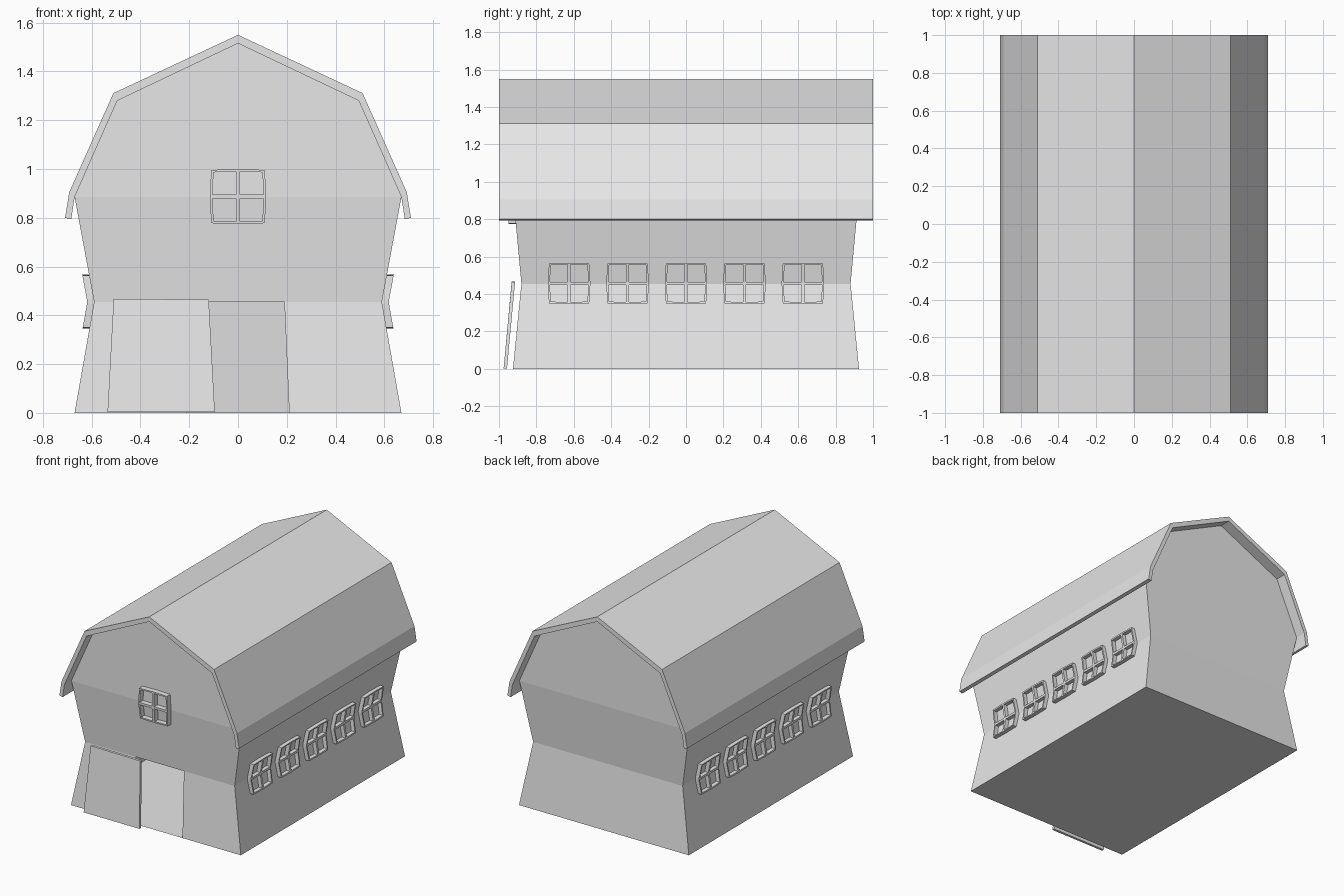
import bpy
import bmesh

# Remove the default cube
cube = bpy.data.objects.get("Cube")
if cube:
    bpy.data.objects.remove(cube, do_unlink=True)

# Single plain material
GREY = (0.8, 0.8, 0.8, 1.0)
grey = bpy.data.materials.new("light_grey")
grey.use_nodes = True
grey.diffuse_color = GREY
grey.node_tree.nodes["Principled BSDF"].inputs["Base Color"].default_value = GREY

# Wall levels: height, half width, half depth
BASE, WAIST, EAVE = (0, 0.67, 0.925), (0.455, 0.59, 0.88), (0.885, 0.67, 0.92)


def finish(bm, name):
    bmesh.ops.remove_doubles(bm, verts=bm.verts, dist=0.0001)
    bmesh.ops.recalc_face_normals(bm, faces=bm.faces)
    mesh = bpy.data.meshes.new(name)
    bm.to_mesh(mesh)
    bm.free()
    mesh.materials.append(grey)
    obj = bpy.data.objects.new(name, mesh)
    bpy.context.collection.objects.link(obj)
    return obj


def face(bm, points):
    return bm.faces.new([bm.verts.new(p) for p in points])


def extrude(bm, offset):
    out = bmesh.ops.extrude_face_region(bm, geom=bm.faces[:])
    moved = [g for g in out["geom"] if isinstance(g, bmesh.types.BMVert)]
    bmesh.ops.translate(bm, verts=moved, vec=offset)


def wall(z, axis):
    """Half width (axis 1) or half depth (axis 2) of the walls at height z."""
    if z >= EAVE[0]:
        return EAVE[axis]
    low, high = (BASE, WAIST) if z < WAIST[0] else (WAIST, EAVE)
    t = (z - low[0]) / (high[0] - low[0])
    return low[axis] + t * (high[axis] - low[axis])


# Pinched wall shell with floor, gables and an open doorway at the front
DOOR_LOW, DOOR_TOP = 0.21, 0.19
bm = bmesh.new()
for low, high in ((BASE, WAIST), (WAIST, EAVE)):
    for s in (-1, 1):
        face(bm, [(s * l[1], t * l[2], l[0])
                  for l, t in ((low, -1), (low, 1), (high, 1), (high, -1))])
for s in (-1, 1):
    face(bm, [(s * BASE[1], -BASE[2], 0), (s * DOOR_LOW, -BASE[2], 0),
              (s * DOOR_TOP, -WAIST[2], WAIST[0]), (s * WAIST[1], -WAIST[2], WAIST[0])])
face(bm, [(s * l[1], BASE[2] if l is BASE else WAIST[2], l[0])
          for l, s in ((BASE, -1), (BASE, 1), (WAIST, 1), (WAIST, -1))])
for t in (-1, 1):
    lintel = [DOOR_TOP, -DOOR_TOP] if t < 0 else []
    bottom = [WAIST[1]] + lintel + [-WAIST[1]]
    face(bm, [(x, t * WAIST[2], WAIST[0]) for x in bottom]
         + [(s * EAVE[1], t * EAVE[2], EAVE[0]) for s in (-1, 1)])
    gable = [(-0.67, 0.885), (-0.495, 1.28), (0, 1.515), (0.495, 1.28), (0.67, 0.885)]
    face(bm, [(x, t * EAVE[2], z) for x, z in gable])
face(bm, [(-0.67, -BASE[2], 0), (-DOOR_LOW, -BASE[2], 0), (DOOR_LOW, -BASE[2], 0),
          (0.67, -BASE[2], 0), (0.67, BASE[2], 0), (-0.67, BASE[2], 0)])
finish(bm, "barn_walls")

# Gambrel roof, one mirrored section run from front to back
outer = [(0, 1.55), (0.511, 1.311), (0.692, 0.905), (0.709, 0.8)]
inner = [(0.684, 0.794), (0.67, 0.885), (0.495, 1.28), (0, 1.515)]
bm = bmesh.new()
for s in (-1, 1):
    for i in range(3):
        quad = outer[i], outer[i + 1], inner[2 - i], inner[3 - i]
        face(bm, [(s * x, -1, z) for x, z in quad])
bmesh.ops.remove_doubles(bm, verts=bm.verts, dist=0.0001)
extrude(bm, (0, 2, 0))
finish(bm, "roof")

# Sliding door, leaning with the lower wall
bm = bmesh.new()
face(bm, [(-0.535, -0.975, 0.003), (-0.095, -0.975, 0.003),
          (-0.12, -0.932, 0.464), (-0.51, -0.932, 0.468)])
extrude(bm, (0, 0.018, 0))
finish(bm, "sliding_door")


def window(name, place, half, depth):
    """Four-pane frame with bulging edges, wrapped onto a wall by place(u, v, d)."""
    lines = [-half, -half + 0.01, -0.008, 0.008, half - 0.01, half]
    bm = bmesh.new()
    for i in range(5):
        for j in range(5):
            if i % 2 and j % 2:
                continue
            u0, u1, v0, v1 = lines[i], lines[i + 1], lines[j], lines[j + 1]
            face(bm, [(u0, v0, 0), (u1, v0, 0), (u1, v1, 0), (u0, v1, 0)])
    bmesh.ops.remove_doubles(bm, verts=bm.verts, dist=0.0001)
    extrude(bm, (0, 0, 1))
    for v in bm.verts:
        a, b, d = v.co
        bulge_a = a * (1 + 0.06 * (1 - (b / half) ** 2))
        bulge_b = b * (1 + 0.03 * (1 - (a / half) ** 2))
        v.co = place(bulge_a, bulge_b, depth if d > 0.5 else -0.003)
    finish(bm, name)


# Five windows along each side
for side, s in (("left", 1), ("right", -1)):
    for n in range(5):
        y = -0.625 + 0.3125 * n
        window(f"{side}_window_{n + 1}",
               lambda u, v, d: (s * (wall(v + 0.457, 1) + d), y + u, v + 0.457),
               0.107, 0.028)

# Loft window on the front gable
window("front_window", lambda u, v, d: (u, -wall(v + 0.887, 2) - d, v + 0.887),
       0.109, 0.038)
